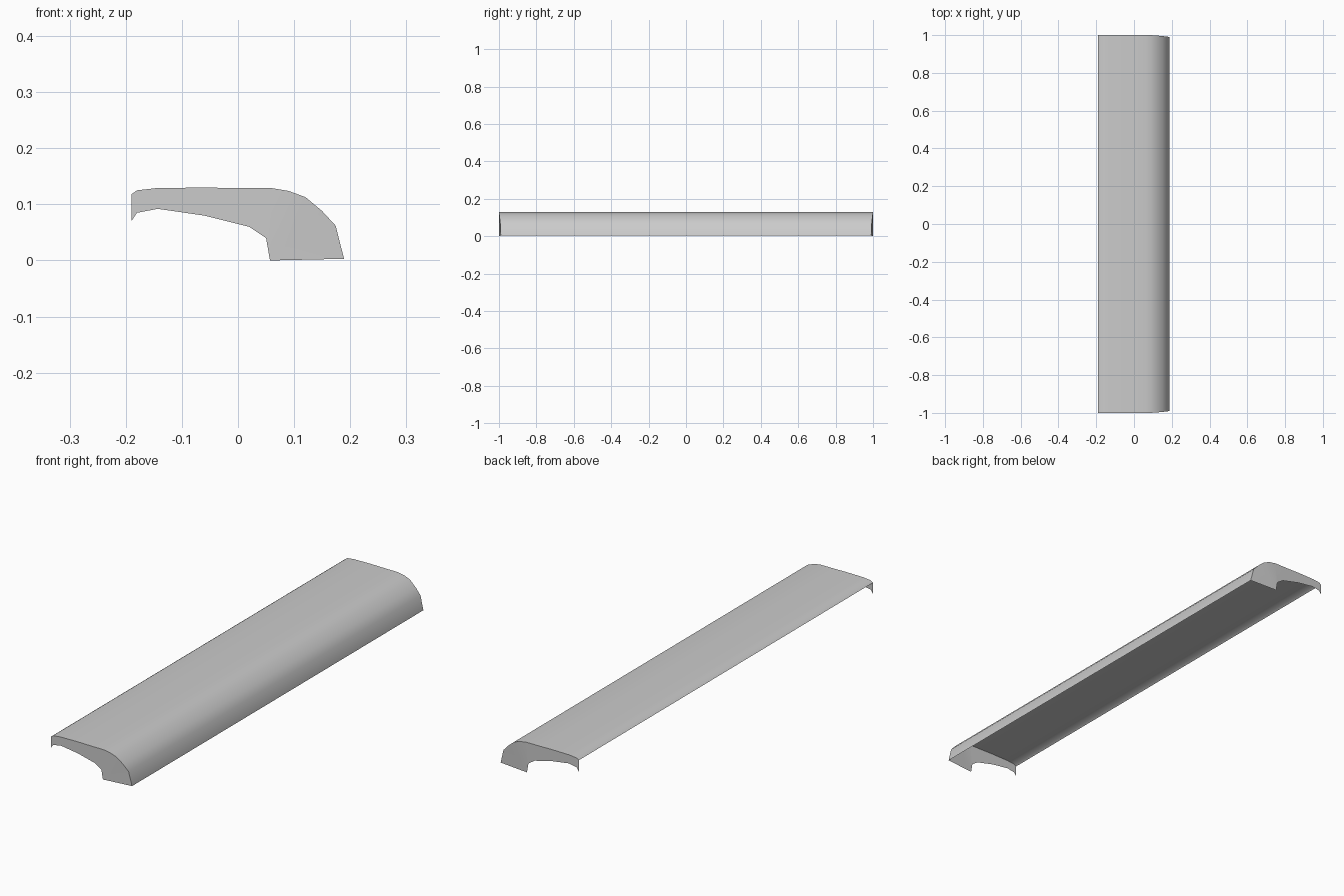
import bpy, bmesh, math

if "Cube" in bpy.data.objects:
    bpy.data.objects.remove(bpy.data.objects["Cube"])

# Outer skin section (x, z), from open rear edge over the top to the front foot
skin = [(-.19, .118), (-.18, .125), (-.145, .129), (-.06, .13), (0, .129), (.06, .129),
        (.09, .124), (.12, .113), (.15, .088), (.174, .062), (.189, .003)]
# Arched lower edge of the end caps, from foot back to the rear spur
arch = [(.057, 0), (.05, .04), (.02, .06), (-.06, .08),
        (-.143, .092), (-.18, .085), (-.19, .07)]


def half_length(x):
    # ends pull in slightly towards the front lip
    return 1 - .01 * max(0, (x - .08) / .11) ** 1.5


bm = bmesh.new()
rows = []
for s in (-1, 1):
    top = [bm.verts.new((x, s * half_length(x), z)) for x, z in skin]
    low = [bm.verts.new((x, s, z)) for x, z in arch]
    rows.append(top)
    # End cap: front block and rear arm
    for loop in (top[5:] + low[:1], top[:6] + low):
        bm.faces.new(loop if s > 0 else loop[::-1])

# Long top and front skin, open underneath and at the rear
a, b = rows
for i in range(len(a) - 1):
    bm.faces.new((a[i], a[i + 1], b[i + 1], b[i]))

bmesh.ops.recalc_face_normals(bm, faces=bm.faces)
bm.normal_update()
if sum(f.normal.z for f in bm.faces) < 0:
    bmesh.ops.reverse_faces(bm, faces=bm.faces)
# Concave caps are cut into triangles
bmesh.ops.triangulate(bm, faces=[f for f in bm.faces if len(f.verts) > 4])

mesh = bpy.data.meshes.new("curved_cover")
bm.to_mesh(mesh)
bm.free()
cover = bpy.data.objects.new("curved_cover", mesh)
bpy.context.collection.objects.link(cover)
bpy.context.view_layer.objects.active = cover
cover.select_set(True)
bpy.ops.object.shade_smooth_by_angle(angle=math.radians(35))
